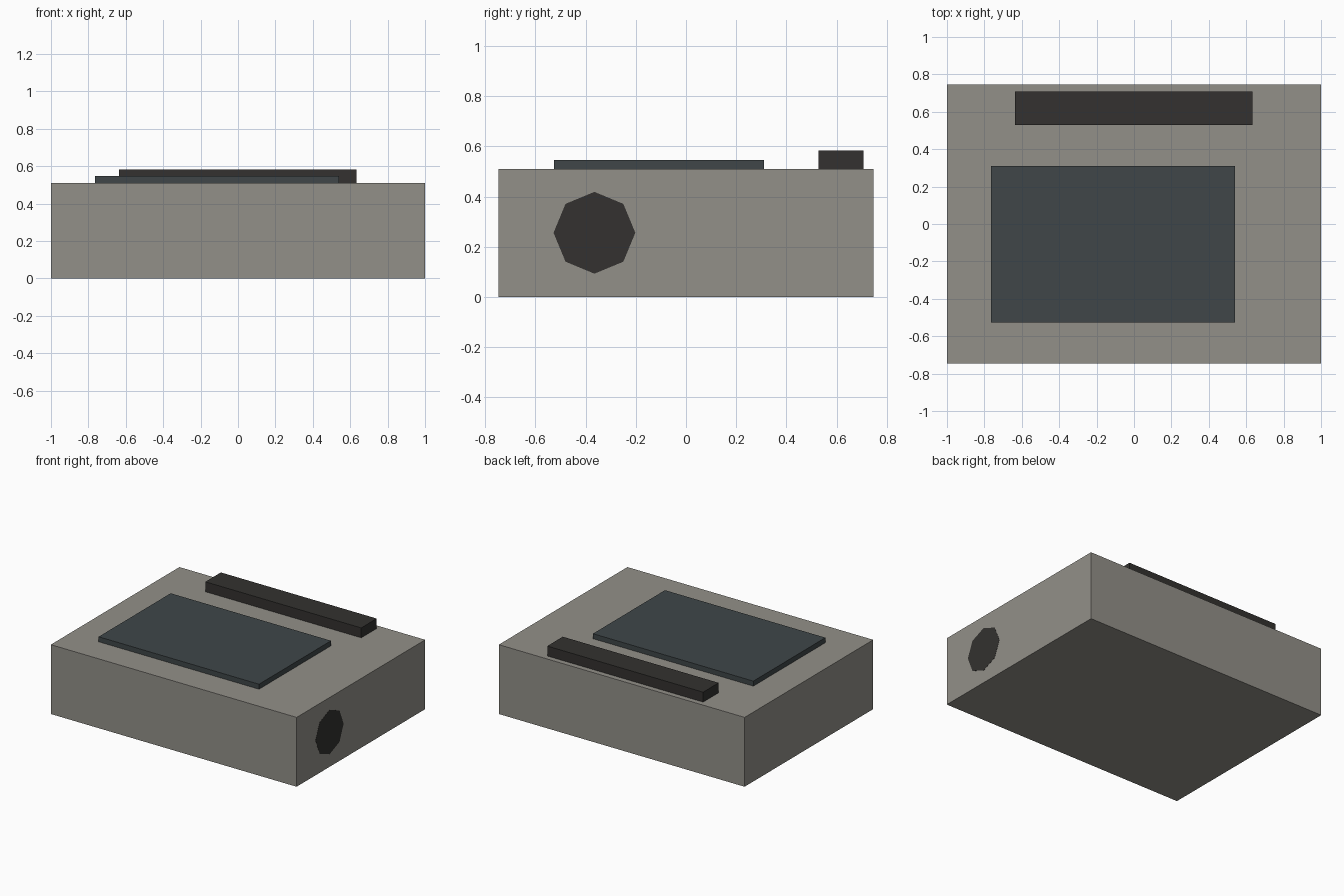
import bpy
import math

if "Cube" in bpy.data.objects:
    bpy.data.objects.remove(bpy.data.objects["Cube"])


def material(name, rgb):
    m = bpy.data.materials.new(name)
    m.diffuse_color = (*rgb, 1.0)
    m.use_nodes = True
    m.node_tree.nodes["Principled BSDF"].inputs["Base Color"].default_value = m.diffuse_color
    return m


def box(name, x, y, z, mat):
    """Axis-aligned box from (min, max) pairs."""
    centre = [(a + b) / 2 for a, b in (x, y, z)]
    size = [b - a for a, b in (x, y, z)]
    bpy.ops.mesh.primitive_cube_add(size=1, location=centre)
    ob = bpy.context.object
    ob.name = name
    ob.scale = size
    bpy.ops.object.transform_apply(location=False, rotation=False, scale=True)
    ob.data.materials.append(mat)
    return ob


casing_grey = material("casing_grey", (0.29, 0.28, 0.25))
glass_slate = material("glass_slate", (0.05, 0.062, 0.066))
dark_trim = material("dark_trim", (0.033, 0.031, 0.029))

TOP = 0.51

# Main casing
box("casing", (-1, 1), (-0.747, 0.747), (0, TOP), casing_grey)

# Raised panel on the top, offset to the left
box("top_panel", (-0.765, 0.54), (-0.527, 0.31), (TOP - 0.02, 0.547), glass_slate)

# Raised bar along the back edge
box("rear_bar", (-0.635, 0.633), (0.528, 0.708), (TOP - 0.02, 0.583), dark_trim)

# Eight-sided port, almost flush with the right side
bpy.ops.mesh.primitive_cylinder_add(
    vertices=8, radius=0.163, depth=0.04,
    location=(0.981, -0.365, 0.256), rotation=(0, math.pi / 2, 0))
port = bpy.context.object
port.name = "side_port"
port.data.materials.append(dark_trim)
